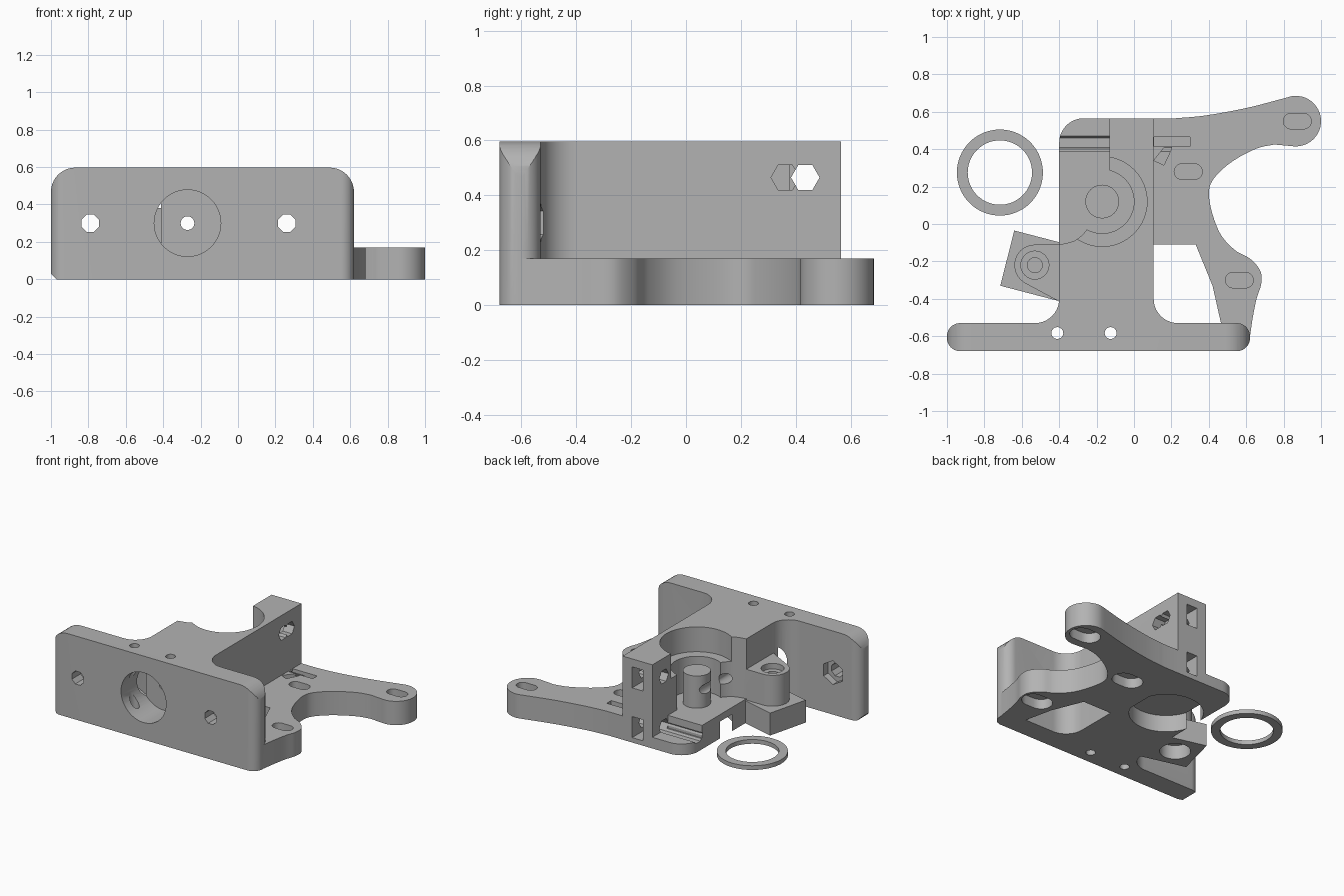
import bpy, bmesh, math
from mathutils import Vector

cube = bpy.data.objects.get("Cube")
if cube:
    bpy.data.objects.remove(cube, do_unlink=True)

grey = bpy.data.materials.new("plain grey")
grey.use_nodes = True
COLOR = (0.45, 0.45, 0.45, 1)
grey.diffuse_color = COLOR
grey.node_tree.nodes["Principled BSDF"].inputs["Base Color"].default_value = COLOR


def arc(cx, cy, r, a0, a1, n=10):
    """Points along a circular arc, angles in degrees."""
    angles = [math.radians(a0 + (a1 - a0) * i / n) for i in range(n + 1)]
    return [(cx + r * math.cos(a), cy + r * math.sin(a)) for a in angles]


def circle(cx, cy, r, n=48, turn=0):
    return arc(cx, cy, r, turn, turn + 360, n)[:-1]


def rect(x0, x1, y0, y1):
    return [(x0, y0), (x1, y0), (x1, y1), (x0, y1)]


def slot(cx, cy, half, r):
    return arc(cx + half, cy, r, -90, 90) + arc(cx - half, cy, r, 90, 270)


def spline(pts, n=6):
    """Smooth curve through the inner points."""
    out = []
    p = [Vector(q) for q in pts]
    p = [2 * p[0] - p[1]] + p + [2 * p[-1] - p[-2]]
    for a, b, c, d in zip(p, p[1:], p[2:], p[3:]):
        for i in range(n):
            t = i / n
            v = (2 * b + (c - a) * t + (2 * a - 5 * b + 4 * c - d) * t * t
                 + (3 * b - a - 3 * c + d) * t ** 3) / 2
            out.append((v.x, v.y))
    return out + [tuple(pts[-1])]


def prism(name, pts, lo, hi, axis="z"):
    """Extrude a profile; pairs are (x, y), (x, z) or (y, z) by axis."""
    place = {"z": lambda a, b, h: (a, b, h),
             "y": lambda a, b, h: (a, h, b),
             "x": lambda a, b, h: (h, a, b)}[axis]
    bm = bmesh.new()
    base = bm.faces.new([bm.verts.new(place(a, b, lo)) for a, b in pts])
    new = bmesh.ops.extrude_face_region(bm, geom=[base])["geom"]
    move = Vector(place(0, 0, hi - lo))
    bmesh.ops.translate(bm, vec=move, verts=[v for v in new if isinstance(v, bmesh.types.BMVert)])
    bmesh.ops.recalc_face_normals(bm, faces=bm.faces)
    mesh = bpy.data.meshes.new(name)
    bm.to_mesh(mesh)
    bm.free()
    mesh.materials.append(grey)
    obj = bpy.data.objects.new(name, mesh)
    bpy.context.collection.objects.link(obj)
    return obj


def combine(target, other, operation):
    mod = target.modifiers.new("combine", "BOOLEAN")
    mod.operation, mod.solver, mod.object = operation, "EXACT", other
    bpy.context.view_layer.objects.active = target
    bpy.ops.object.modifier_apply(modifier=mod.name)
    bpy.data.objects.remove(other, do_unlink=True)


def cut(target, pts, lo, hi, axis="z"):
    combine(target, prism("cutter", pts, lo, hi, axis), "DIFFERENCE")


def add(target, pts, lo, hi, axis="z"):
    combine(target, prism("addition", pts, lo, hi, axis), "UNION")


TOP, FLOOR = 0.597, 0.17
BORE = (-0.17, 0.12)

# Front plate: rounded in elevation and in plan
mount = prism("motor_mount", [(-0.97, 0), (0.62, 0)] + arc(0.49, TOP - 0.13, 0.13, 0, 90)
              + arc(-0.87, TOP - 0.13, 0.13, 90, 180) + [(-1, 0.03)], -0.68, -0.53, "y")
plan = (arc(0.55, -0.61, 0.07, -90, 0) + arc(0.55, -0.60, 0.07, 0, 90)
        + arc(-0.93, -0.60, 0.07, 90, 180) + arc(-0.93, -0.61, 0.07, 180, 270))
combine(mount, prism("plate_plan", plan, -0.1, 0.8), "INTERSECT")

# Central body, flowing into the plate with fillets
body = (arc(-0.53, -0.40, 0.13, -90, 0) + arc(-0.27, 0.435, 0.13, 180, 90)
        + [(0.105, 0.565)] + arc(0.235, -0.40, 0.13, 180, 270) + [(0.235, -0.6), (-0.53, -0.6)])
add(mount, body, 0, TOP)

# Tensioner pivot boss
add(mount, [(-0.39, -0.11)] + arc(-0.53, -0.22, 0.11, 90, 240) + [(-0.39, -0.42)], 0.1, 0.38)
add(mount, [(-0.39, -0.10), (-0.64, -0.035), (-0.715, -0.33), (-0.39, -0.415)], 0, 0.16)
cut(mount, circle(-0.53, -0.22, 0.075, 32), 0.34, 0.5)
cut(mount, circle(-0.53, -0.22, 0.04, 24), 0.2, 0.5)
cut(mount, circle(-0.53, -0.22, 0.1, 32), -0.1, 0.1)

# Open left side, stepped bore, lower rear step and underside seat
ledge = spline([(-0.4, -0.11), (-0.32, -0.09), (-0.26, -0.04), (-0.22, 0.04), (-0.17, 0.12)], 3)
cut(mount, [(-0.8, -0.11)] + ledge + [(-0.13, 0.12), (-0.13, 0.7), (-0.8, 0.7)], FLOOR, 0.8)
cut(mount, circle(*BORE, 0.24, 64), 0.42, 0.8)
cut(mount, circle(*BORE, 0.17, 64), FLOOR, 0.5)
cut(mount, rect(-0.6, -0.13, 0.39, 0.7), 0.08, 0.4)
cut(mount, circle(*BORE, 0.24, 64), -0.1, 0.12)
add(mount, circle(*BORE, 0.09, 40), 0.14, 0.4)

# Side arm with two lobes
arm = ([(0.05, 0.565)] + spline([(0.22, 0.565), (0.38, 0.58), (0.6, 0.62), (0.81, 0.674)])
       + arc(0.865, 0.55, 0.135, 100, -95, 24)
       + spline([(0.75, 0.425), (0.66, 0.405), (0.55, 0.35), (0.46, 0.28), (0.405, 0.2),
                 (0.41, 0.09), (0.46, -0.05), (0.54, -0.14), (0.62, -0.185),
                 (0.675, -0.25), (0.68, -0.32), (0.655, -0.4), (0.635, -0.5), (0.62, -0.6)])
       + [(0.47, -0.6), (0.465, -0.53), (0.42, -0.33), (0.33, -0.11), (0.05, -0.11)])
add(mount, arm, 0, FLOOR)
for x, y in [(0.873, 0.55), (0.29, 0.28), (0.563, -0.30)]:
    cut(mount, slot(x, y, 0.033, 0.042), 0.09, 0.3)
    cut(mount, slot(x, y, 0.033, 0.075), -0.1, 0.07)
cut(mount, rect(0.106, 0.3, 0.415, 0.465), 0.04, 0.3)
cut(mount, [(0.106, 0.34), (0.16, 0.315), (0.2, 0.4), (0.2, 0.42), (0.17, 0.42)], 0.1, 0.3)

# Hinge bolt holes and nut windows in the rear wall
for z in (0.11, 0.465):
    cut(mount, circle(0.435, z, 0.052, 6), -0.6, 0.2, "x")
    cut(mount, rect(-0.055, 0.03, z - 0.075, z + 0.075), 0.38, 0.7, "y")
cut(mount, circle(0.362, 0.465, 0.052, 6), 0.02, 0.2, "x")

# Plate bolt holes with nut pockets, inlet bore and vertical holes
for x in (-0.79, 0.26):
    cut(mount, circle(x, 0.3, 0.05, 8, 22.5), -0.8, -0.4, "y")
    cut(mount, circle(x, 0.3, 0.085, 6, 30), -0.58, -0.4, "y")
cut(mount, circle(-0.27, 0.3, 0.178, 48), -0.8, -0.45, "y")
cut(mount, circle(-0.27, 0.3, 0.037, 16), -0.8, 0.8, "y")
for x in (-0.41, -0.125):
    cut(mount, circle(x, -0.583, 0.032, 16), -0.1, 0.8)

# Loose spacer ring
ring = prism("spacer_ring", circle(-0.717, 0.275, 0.23, 64), 0, 0.03)
cut(ring, circle(-0.717, 0.275, 0.172, 64), -0.1, 0.1)

# Smooth curved walls, crisp edges
for obj in (mount, ring):
    bpy.ops.object.select_all(action="DESELECT")
    obj.select_set(True)
    bpy.context.view_layer.objects.active = obj
    bpy.ops.object.shade_smooth_by_angle(angle=math.radians(30))
